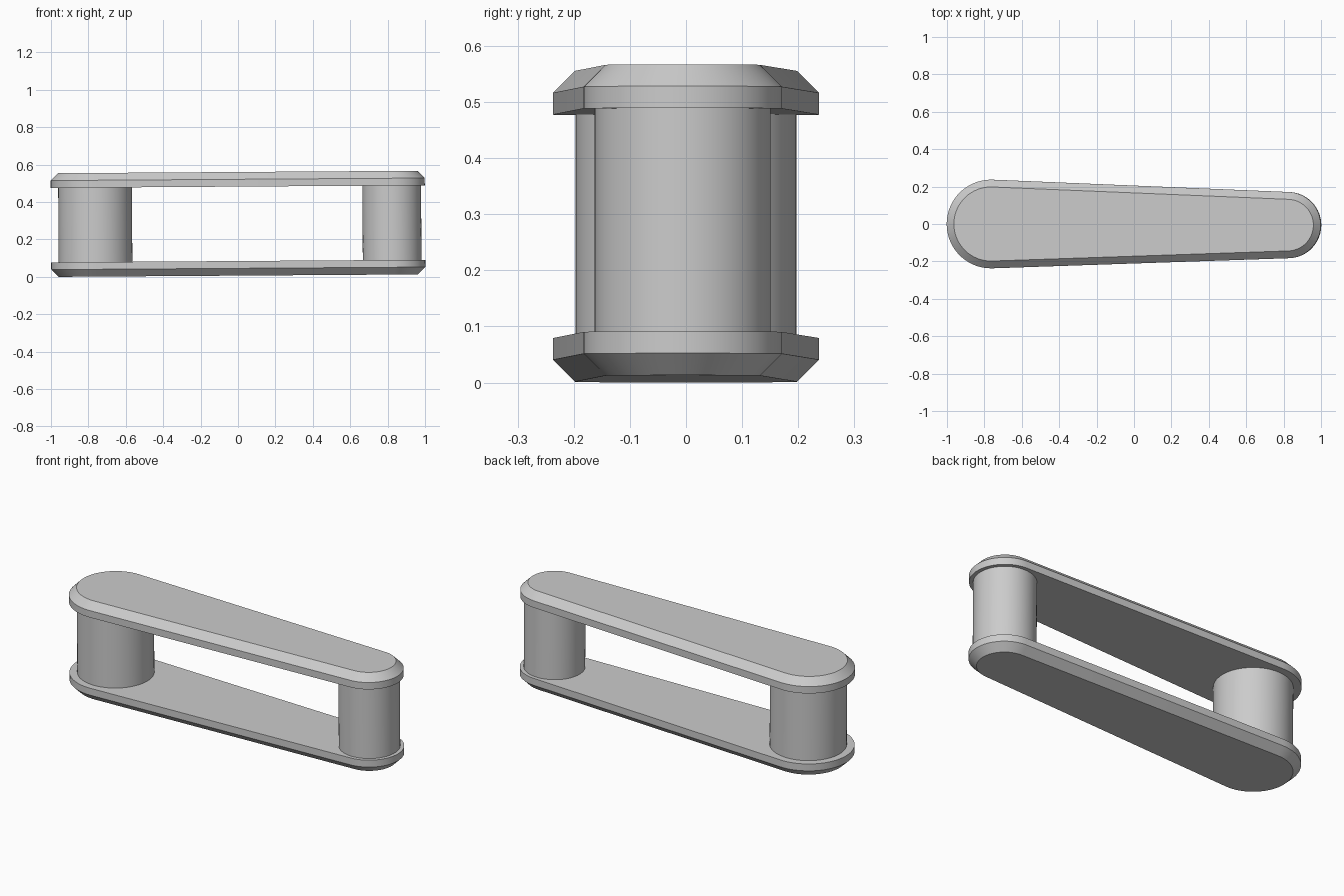
import bpy, bmesh
from math import acos, atan2, cos, hypot, pi, sin, radians
from mathutils import Matrix

cube = bpy.data.objects.get("Cube")
if cube:
    bpy.data.objects.remove(cube, do_unlink=True)

# Single plain grey
grey = bpy.data.materials.new("plain_grey")
grey.use_nodes = True
colour = (0.6, 0.6, 0.6, 1)
grey.diffuse_color = colour
grey.node_tree.nodes["Principled BSDF"].inputs["Base Color"].default_value = colour

# Shared layout: x, y, plate radius, column radius
WIDE = (-0.763, 0.0, 0.237, 0.197)
NARROW = (0.823, -0.006, 0.177, 0.157)
HEIGHT, EDGE, CHAMFER = 0.554, 0.039, 0.039
ARC = 32
# The whole link leans very slightly upward toward +x
LEAN = Matrix.Translation((0.0018, 0, 0.0065)) @ Matrix.Rotation(-0.0068, 4, 'Y')


def arc(x, y, r, start, end, steps, z):
    angles = [start + (end - start) * i / steps for i in range(steps + 1)]
    return [(x + r * cos(a), y + r * sin(a), z) for a in angles]


def outline(inset, z):
    """Tapered outline: two round ends joined by tangent lines."""
    dx, dy = NARROW[0] - WIDE[0], NARROW[1] - WIDE[1]
    axis = atan2(dy, dx)
    phi = acos((WIDE[2] - NARROW[2]) / hypot(dx, dy))
    return (arc(*NARROW[:2], NARROW[2] - inset, axis - phi, axis + phi, ARC, z)
            + arc(*WIDE[:2], WIDE[2] - inset, axis + phi, axis + 2 * pi - phi, ARC, z))


def loft(name, loops):
    """Skin stacked loops of equal length and cap both ends."""
    bm = bmesh.new()
    rings = [[bm.verts.new(p) for p in loop] for loop in loops]
    for low, high in zip(rings, rings[1:]):
        for i in range(len(low)):
            j = (i + 1) % len(low)
            bm.faces.new((low[i], low[j], high[j], high[i]))
    bm.faces.new(rings[0])
    bm.faces.new(rings[-1])
    bmesh.ops.recalc_face_normals(bm, faces=bm.faces)
    bm.transform(LEAN)
    mesh = bpy.data.meshes.new(name)
    bm.to_mesh(mesh)
    bm.free()
    mesh.materials.append(grey)
    obj = bpy.data.objects.new(name, mesh)
    bpy.context.collection.objects.link(obj)
    bpy.ops.object.select_all(action='DESELECT')
    obj.select_set(True)
    bpy.context.view_layer.objects.active = obj
    bpy.ops.object.shade_smooth_by_angle(angle=radians(25))


# Plates, each chamfered on its outward face
loft("bottom_plate", [outline(CHAMFER, 0), outline(0, CHAMFER), outline(0, CHAMFER + EDGE)])
loft("top_plate", [outline(0, HEIGHT - CHAMFER - EDGE), outline(0, HEIGHT - CHAMFER),
                   outline(CHAMFER, HEIGHT)])

# Round columns between the plates
for name, (x, y, _, r) in (("wide_column", WIDE), ("narrow_column", NARROW)):
    loft(name, [arc(x, y, r, 0, 2 * pi, 2 * ARC, z)[:-1]
                for z in (CHAMFER + EDGE, HEIGHT - CHAMFER - EDGE)])
